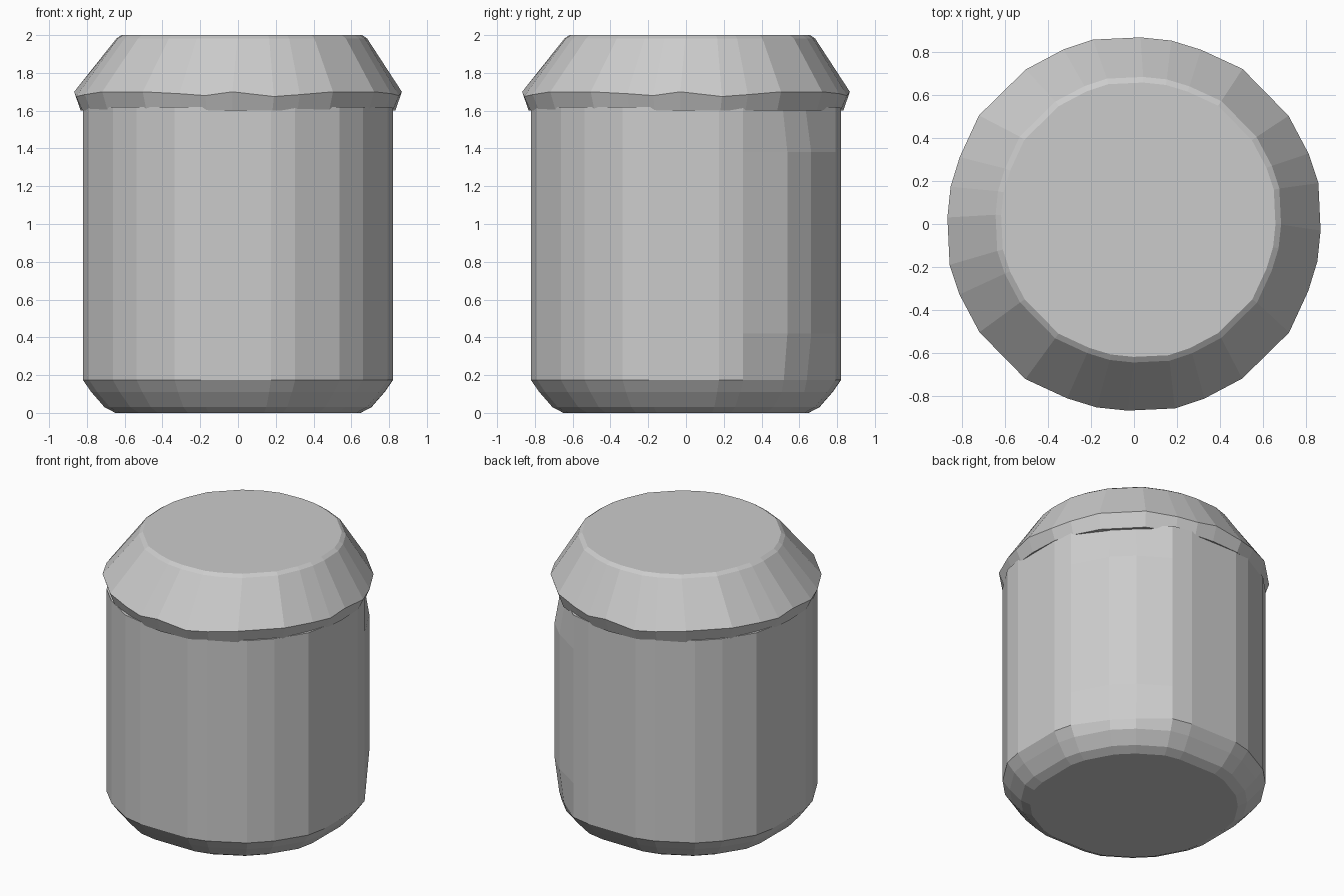
import bpy
import bmesh
from math import cos, sin, radians

cube = bpy.data.objects.get("Cube")
if cube:
    bpy.data.objects.remove(cube)

grey = bpy.data.materials.new("plain_grey")
grey.use_nodes = True
colour = (0.6, 0.6, 0.6, 1)
grey.diffuse_color = colour
grey.node_tree.nodes["Principled BSDF"].inputs["Base Color"].default_value = colour


def four_fold(quarter):
    """Repeat (angle, radius) corners of one quarter around the axis."""
    return [(a + 90 * q, r) for q in range(4) for a, r in quarter]


def loft(name, rings):
    """Skin rings of points from bottom to top, with flat end caps."""
    bm = bmesh.new()
    loops = [[bm.verts.new(p) for p in ring] for ring in rings]
    n = len(loops[0])
    for low, high in zip(loops, loops[1:]):
        for i in range(n):
            j = (i + 1) % n
            bm.faces.new((low[i], low[j], high[j], high[i]))
    bm.faces.new(loops[0][::-1])
    bm.faces.new(loops[-1])
    bmesh.ops.recalc_face_normals(bm, faces=bm.faces)
    mesh = bpy.data.meshes.new(name)
    bm.to_mesh(mesh)
    bm.free()
    mesh.materials.append(grey)
    obj = bpy.data.objects.new(name, mesh)
    bpy.context.collection.objects.link(obj)
    return obj


# Body: uneven facets, rounded base, two shallow dents on the back left corner
body_corners = four_fold([(12, 0.84), (21, 0.845), (39, 0.853),
                          (51, 0.853), (67, 0.86), (76.5, 0.843)])
body_levels = [(0, 0.79, 0), (0.03, 0.86, 0), (0.11, 0.945, 0),
               (0.175, 1, 0.03), (0.42, 1, 0), (1.38, 1, 0), (1.62, 1, 0.04)]
body_rings = []
for z, scale, dent in body_levels:
    ring = []
    for a, r in body_corners:
        rad = r * scale - (dent if 30 < a < 60 else 0)
        ring.append((rad * cos(radians(a)), rad * sin(radians(a)), z))
    body_rings.append(ring)
loft("body", body_rings)

# Lid: flared skirt, wide rim with a wavering edge, sloped shoulder, flat top
lid_corners = four_fold([(-2, 0.868), (12.5, 0.878), (22, 0.875), (35, 0.877),
                         (55, 0.88), (69, 0.868), (78.5, 0.87)])
waver = [0.01, -0.015, -0.005, 0.01, 0.01, 0, -0.01]
lid_levels = [(1.6, 0.96, 0), (1.69, 1, 0), (1.982, 0.765, 0.02), (2, 0.735, 0.02)]
lid_rings = []
for z, scale, shift in lid_levels:
    ring = []
    for i, (a, r) in enumerate(lid_corners):
        rise = waver[i % 7] if z == 1.69 else 0
        ring.append((r * scale * cos(radians(a)) + shift,
                     r * scale * sin(radians(a)) + shift, z + rise))
    lid_rings.append(ring)
loft("lid", lid_rings)
